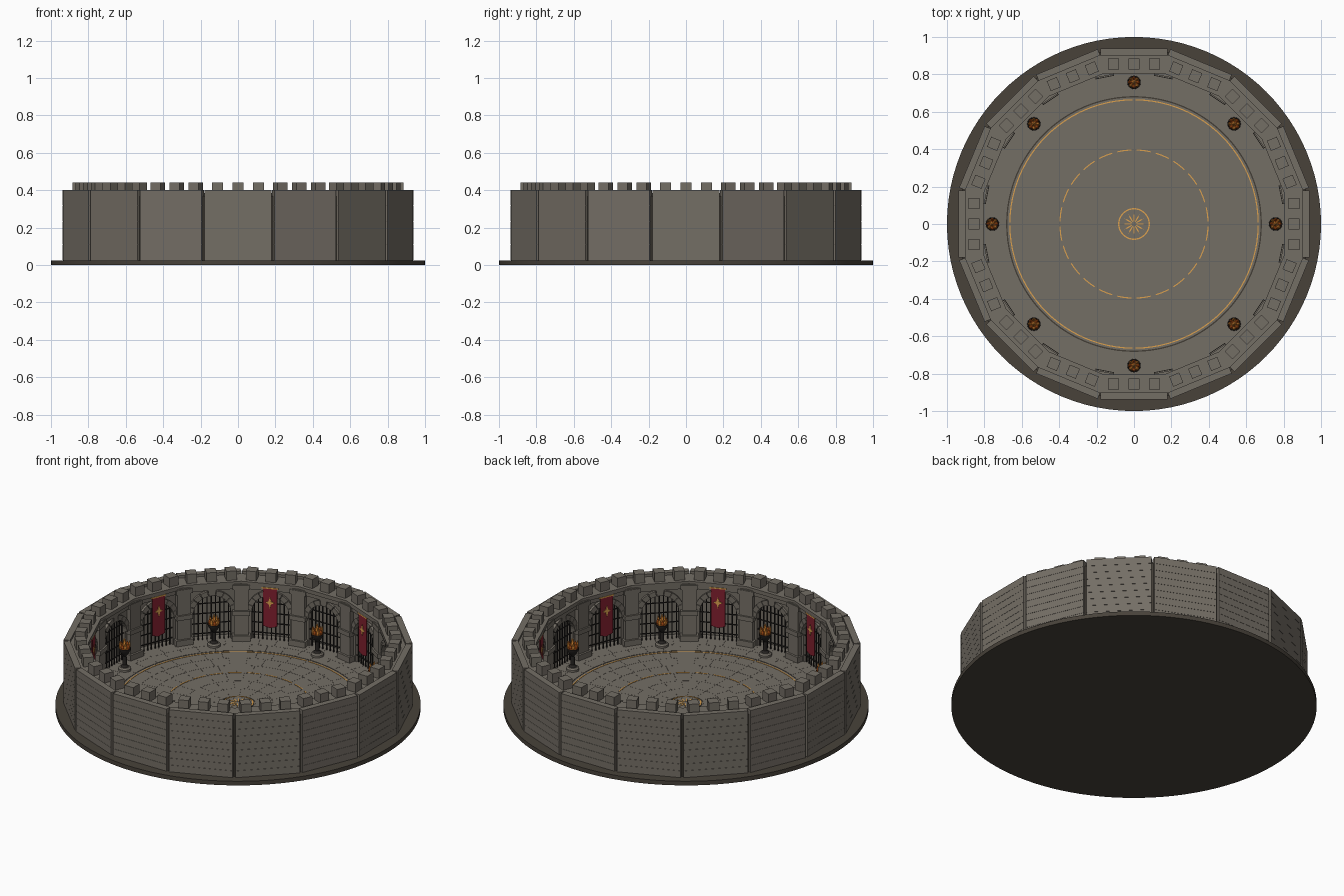
import bpy, bmesh
from math import pi, cos, sin, tau
from mathutils import Matrix, Vector

if "Cube" in bpy.data.objects:
    bpy.data.objects.remove(bpy.data.objects["Cube"])


def material(name, r, g, b):
    m = bpy.data.materials.new(name)
    m.use_nodes = True
    lin = [((c / 255 + 0.055) / 1.055) ** 2.4 for c in (r, g, b)] + [1]
    m.diffuse_color = lin
    m.node_tree.nodes["Principled BSDF"].inputs["Base Color"].default_value = lin
    return m


stone = material("grey stone", 116, 110, 101)
shade = material("dark seam stone", 66, 61, 54)
ground = material("dark foundation", 72, 66, 58)
iron = material("black iron", 38, 35, 33)
crimson = material("crimson cloth", 128, 32, 46)
gold = material("gold", 218, 160, 78)
ember = material("orange ember", 205, 96, 28)
flame = material("amber flame", 238, 150, 58)

SIDES = 16
STEP = tau / SIDES
parts = {}


def part(name, mat):
    """Mesh collector for one named part."""
    if name not in parts:
        parts[name] = (bmesh.new(), mat)
    return parts[name][0]


def box(bm, x, y, z, m):
    """Box from (min, max) ranges, placed by matrix m."""
    size = Matrix.Diagonal((x[1] - x[0], y[1] - y[0], z[1] - z[0], 1))
    mid = Matrix.Translation([(p[0] + p[1]) / 2 for p in (x, y, z)])
    bmesh.ops.create_cube(bm, size=1, matrix=m @ mid @ size)


def prism(bm, outline, lo, hi, m, axis="y"):
    """Extrude a flat outline between lo and hi along y or z."""
    def at(p, d):
        return m @ Vector((p[0], d, p[1]) if axis == "y" else (p[0], p[1], d))
    a = [bm.verts.new(at(p, lo)) for p in outline]
    b = [bm.verts.new(at(p, hi)) for p in outline]
    n = len(outline)
    faces = [bm.faces.new(a), bm.faces.new(b[::-1])]
    faces += [bm.faces.new((a[i], b[i], b[(i + 1) % n], a[(i + 1) % n])) for i in range(n)]
    bmesh.ops.recalc_face_normals(bm, faces=faces)


def polar(r, a):
    return (r * cos(a), r * sin(a))


def sector(bm, r0, r1, a0, a1, lo, hi, m=Matrix(), axis="z", steps=4, centre=0.0):
    """Curved block between two radii and two angles."""
    arc = [a0 + (a1 - a0) * i / steps for i in range(steps + 1)]
    pts = [polar(r1, a) for a in arc] + [polar(r0, a) for a in reversed(arc)]
    prism(bm, [(x, y + centre) for x, y in pts], lo, hi, m, axis)


def lathe(bm, profile, m, n=16):
    """Revolve (radius, height) points about z, with closed ends."""
    rings = [[bm.verts.new(m @ Vector((*polar(r, tau * i / n), z))) for i in range(n)]
             for r, z in profile]
    faces = [bm.faces.new((p[i], p[(i + 1) % n], q[(i + 1) % n], q[i]))
             for p, q in zip(rings, rings[1:]) for i in range(n)]
    faces += [bm.faces.new(rings[0][::-1]), bm.faces.new(rings[-1])]
    bmesh.ops.recalc_face_normals(bm, faces=faces)


# Foundation disc and paving bed
FLOOR = 0.031
lathe(part("foundation", ground), [(1, 0), (1, 0.025)], Matrix(), 96)
lathe(part("floor_bed", stone), [(0.9, 0.02), (0.9, 0.0285)], Matrix(), 64)

# Paving rings with staggered joints
edges = [0.094, 0.19, 0.29, 0.39, 0.49, 0.585, 0.677]
outer = [0.683, 0.76, 0.84]
tiles = part("paving", stone)
for row, (r0, r1) in enumerate([*zip(edges, edges[1:]), *zip(outer, outer[1:])]):
    count = 12 + 6 * row
    for i in range(count):
        a = tau * (i + 0.5 * (row % 2)) / count
        g = 0.0005 / r1
        sector(tiles, r0 + 0.0005, r1 - 0.0005, a + g, a + tau / count - g, 0.026, FLOOR)

# Dark groove, inlaid gold rings and central sunburst medallion
sector(part("floor_groove", shade), 0.676, 0.684, 0, pi, 0.027, 0.0295, steps=48)
sector(part("floor_groove", shade), 0.676, 0.684, pi, tau, 0.027, 0.0295, steps=48)
inlay = part("gold_inlay", gold)
for r, count, fill in ((0.664, 4, 0.985), (0.396, 24, 0.72)):
    for i in range(count):
        a = tau * (i + (1 - fill) / 2) / count
        sector(inlay, r - 0.003, r + 0.003, a, a + tau / count * fill,
               FLOOR - 0.002, FLOOR + 0.002, steps=96 // count)
lathe(part("medallion", stone), [(0.088, 0.027), (0.088, FLOOR + 0.003)], Matrix(), 40)
TOP = FLOOR + 0.003
for i in range(4):
    sector(inlay, 0.078, 0.085, i * pi / 2, (i + 1) * pi / 2, TOP - 0.002, TOP + 0.002, steps=10)
for i in range(12):
    m = Matrix.Rotation(tau * i / 12, 4, "Z")
    prism(inlay, [(-0.002, 0.014), (0.002, 0.014), (0.004, 0.035), (0, 0.06), (-0.004, 0.035)],
          TOP - 0.001, TOP + 0.002, m, "z")

# Wall bays
WALL = 0.40
WALK = 0.385
HALF = 0.178
OPEN = 0.108
SPRING = 0.2
COURSES = 9
for k in range(SIDES):
    m = Matrix.Rotation(k * STEP, 4, "Z")

    # Outer masonry: core faced with thinly jointed courses
    box(part("wall_core", stone), (-HALF, HALF), (0.902, 0.936), (0.025, WALL - 0.003), m)
    high = (WALL - 0.025) / COURSES
    for c in range(COURSES):
        z = 0.025 + c * high
        box(part("wall_courses", stone), (-HALF, HALF), (0.925, 0.938),
            (z + 0.0005, z + high - 0.0005), m)
    box(part("wall_coping", stone), (-HALF, HALF), (0.902, 0.938), (WALL - 0.006, WALL), m)

    # Inner arcade with an arched opening
    arch = [(OPEN * cos(pi - pi * i / 12), SPRING + OPEN * sin(pi * i / 12)) for i in range(13)]
    outline = [(-0.164, 0.025), (-OPEN, 0.025), *arch, (OPEN, 0.025), (0.164, 0.025),
               (0.164, WALK - 0.02), (-0.164, WALK - 0.02)]
    prism(part("arcade", stone), outline, 0.83, 0.865, m)
    for i in range(9):
        a = pi * i / 9
        sector(part("arch_stones", stone), OPEN - 0.004, OPEN + (0.036 if i == 4 else 0.026),
               a + 0.015, a + pi / 9 - 0.015, 0.815, 0.84, m, "y", 2, SPRING)
    box(part("cornice", stone), (-0.163, 0.163), (0.812, 0.85), (0.338, 0.362), m)
    walk = [(-0.161, 0.805), (0.161, 0.805), (0.18, 0.905), (-0.18, 0.905)]
    prism(part("walkway", stone), walk, 0.362, WALK, m, "z")

    # Portcullis
    gate = part("portcullis", iron)
    for i in range(-4, 5):
        x = i * 0.024
        top = SPRING + (OPEN ** 2 - x * x) ** 0.5
        box(gate, (x - 0.0028, x + 0.0028), (0.842, 0.848), (0.03, top + 0.004), m)
    for z in (0.07, 0.13, 0.19, 0.25):
        w = OPEN if z < SPRING else (OPEN ** 2 - (z - SPRING) ** 2) ** 0.5
        box(gate, (-w, w), (0.839, 0.845), (z - 0.0025, z + 0.0025), m)

    # Battlements, square to their bay
    for x in (-0.11, 0, 0.11):
        box(part("battlements", stone), (x - 0.029, x + 0.029), (0.826, 0.884),
            (WALK - 0.005, 0.44), m)

    # Pier at the seam between bays, with base and capital
    s = m @ Matrix.Rotation(STEP / 2, 4, "Z")
    pier = part("piers", stone)
    box(pier, (-0.04, 0.04), (0.81, 0.9), (0.025, WALK - 0.015), s)
    box(pier, (-0.05, 0.05), (0.798, 0.87), (0.025, 0.065), s)
    box(pier, (-0.048, 0.048), (0.8, 0.87), (SPRING - 0.015, SPRING + 0.012), s)
    box(pier, (-0.048, 0.048), (0.806, 0.87), (0.338, 0.366), s)
    box(part("seam_posts", shade), (-0.02, 0.02), (0.895, 0.938), (0.025, WALK - 0.015), s)

    if k % 2:
        # Hanging banner with a star emblem
        cloth = [(-0.04, 0.355), (0.04, 0.355), (0.04, 0.128), (0, 0.116), (-0.04, 0.128)]
        prism(part("banners", crimson), cloth, 0.808, 0.813, m)
        box(part("banner_rods", gold), (-0.046, 0.046), (0.806, 0.814), (0.353, 0.36), m)
        star = [(r * sin(tau * i / 8), 0.27 + r * cos(tau * i / 8))
                for i, r in enumerate([0.034, 0.011, 0.025, 0.011] * 2)]
        prism(part("banner_stars", gold), star, 0.805, 0.809, m)
    else:
        # Standing brazier with coals and flames
        b = m @ Matrix.Translation((0, 0.757, FLOOR))
        lathe(part("brazier_bases", stone), [(0.036, -0.003), (0.036, 0.012), (0.028, 0.02)], b)
        lathe(part("braziers", iron),
              [(0.022, 0.02), (0.012, 0.032), (0.011, 0.085), (0.018, 0.095), (0.034, 0.12),
               (0.035, 0.132), (0.031, 0.132), (0.027, 0.122)], b)
        lathe(part("coals", ember), [(0.031, 0.121), (0.026, 0.134), (0.008, 0.14)], b, 10)
        for i in range(8):
            lean = b @ Matrix.Rotation(tau * i / 8, 4, "Z") @ Matrix.Translation((0.021, 0, 0.13))
            tongue = part("amber_flames", flame) if i % 2 else part("orange_flames", ember)
            lathe(tongue, [(0.008, 0), (0.01, 0.014), (0.001, 0.036 + 0.01 * (i % 2))],
                  lean @ Matrix.Rotation(0.15, 4, "Y"), 6)
        lathe(part("inner_flames", flame), [(0.011, 0.13), (0.014, 0.147), (0.001, 0.192)], b, 6)

# Turn the collected parts into objects
smooth = {"foundation", "braziers", "brazier_bases", "medallion"}
for name, (bm, mat) in parts.items():
    mesh = bpy.data.meshes.new(name)
    bm.to_mesh(mesh)
    bm.free()
    mesh.materials.append(mat)
    obj = bpy.data.objects.new(name, mesh)
    bpy.context.collection.objects.link(obj)
    if name in smooth:
        bpy.ops.object.select_all(action="DESELECT")
        obj.select_set(True)
        bpy.context.view_layer.objects.active = obj
        bpy.ops.object.shade_smooth_by_angle(angle=pi / 6)
